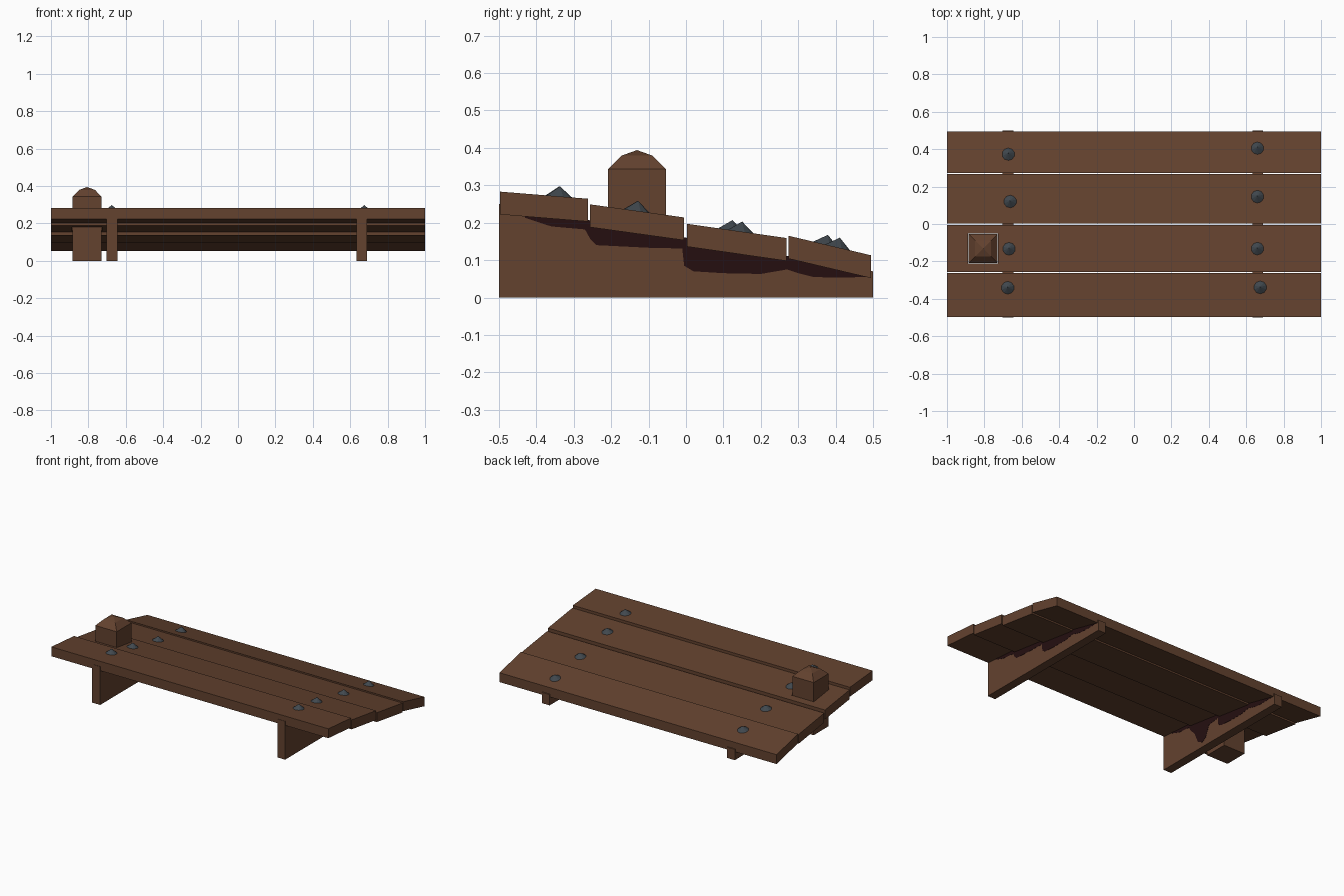
import bpy, bmesh, math
from mathutils import Vector

if "Cube" in bpy.data.objects:
    bpy.data.objects.remove(bpy.data.objects["Cube"])


def material(name, rgb):
    m = bpy.data.materials.new(name)
    m.diffuse_color = (*rgb, 1)
    m.use_nodes = True
    m.node_tree.nodes["Principled BSDF"].inputs["Base Color"].default_value = m.diffuse_color
    return m


WOOD = material("brown wood", (0.125, 0.054, 0.028))
IRON = material("grey iron", (0.053, 0.066, 0.078))
STAIN = material("dark red stain", (0.018, 0.0045, 0.005))


def finish(name, bm, mat):
    bmesh.ops.recalc_face_normals(bm, faces=bm.faces)
    me = bpy.data.meshes.new(name)
    bm.to_mesh(me)
    bm.free()
    me.materials.append(mat)
    ob = bpy.data.objects.new(name, me)
    bpy.context.collection.objects.link(ob)
    return ob


def extrude_x(name, profile, x0, x1, mat):
    """Prism along x from a (y, z) outline."""
    bm = bmesh.new()
    face = bm.faces.new([bm.verts.new((x0, y, z)) for y, z in profile])
    ext = bmesh.ops.extrude_face_region(bm, geom=[face])
    verts = [g for g in ext["geom"] if isinstance(g, bmesh.types.BMVert)]
    bmesh.ops.translate(bm, verts=verts, vec=(x1 - x0, 0, 0))
    return finish(name, bm, mat)


def stacked(name, cx, cy, rings, apex, mat):
    """Square column from (half width, z) rings, with an optional apex."""
    bm = bmesh.new()
    loops = [[bm.verts.new((cx + sx * r, cy + sy * r, z))
              for sx, sy in ((-1, -1), (1, -1), (1, 1), (-1, 1))] for r, z in rings]
    bm.faces.new(loops[0])
    for a, b in zip(loops, loops[1:]):
        for i in range(4):
            j = (i + 1) % 4
            bm.faces.new((a[i], a[j], b[j], b[i]))
    top = loops[-1]
    if apex is None:
        bm.faces.new(top)
    else:
        tip = bm.verts.new((cx, cy, apex))
        for i in range(4):
            bm.faces.new((top[i], top[(i + 1) % 4], tip))
    return finish(name, bm, mat)


# Sloping planks: y0, y1, top z at y0, top z at y1
PLANKS = [(-0.497, -0.262, 0.283, 0.264), (-0.257, -0.005, 0.249, 0.214),
          (0.003, 0.268, 0.197, 0.159), (0.274, 0.494, 0.165, 0.113)]
T = 0.061
planks = [extrude_x(f"plank_{i + 1}",
                    [(y0, z0 - T), (y1, z1 - T), (y1, z1), (y0, z0)], -1, 1, WOOD)
          for i, (y0, y1, z0, z1) in enumerate(PLANKS)]

# Square hole in the second plank for the post
PX, PY = -0.807, -0.131
cutter = stacked("hole_cutter", PX, PY, [(0.081, 0.1), (0.081, 0.35)], None, WOOD)
mod = planks[1].modifiers.new("hole", "BOOLEAN")
mod.object = cutter
mod.operation = "DIFFERENCE"
mod.solver = "EXACT"
bpy.context.view_layer.objects.active = planks[1]
bpy.ops.object.modifier_apply(modifier=mod.name)
bpy.data.objects.remove(cutter)

# Post with a chamfered cap
stacked("post", PX, PY, [(0.077, 0), (0.077, 0.343), (0.042, 0.379)], 0.394, WOOD)

# Support beams with dark stains just under the planks
edge = [(-0.43, 0.213), (-0.36, 0.19), (-0.27, 0.182), (-0.255, 0.155), (-0.24, 0.14),
        (-0.1, 0.133), (-0.01, 0.131), (-0.005, 0.085), (0.02, 0.07), (0.1, 0.065),
        (0.2, 0.063), (0.27, 0.075), (0.3, 0.065), (0.34, 0.055), (0.4, 0.053),
        (0.49, 0.055)]
drip = [(-0.22, 0.12), (-0.19, 0.05), (-0.15, 0.03), (-0.12, 0.05), (-0.09, 0.12)]
for side, x0, x1 in (("left", -0.702, -0.645), ("right", 0.634, 0.69)):
    extrude_x(f"{side}_beam", [(-0.5, 0), (0.5, 0), (0.5, 0.07), (-0.5, 0.25)], x0, x1, WOOD)
    low = edge if side == "right" else [p for p in edge if p[0] != -0.1] + drip
    outline = sorted(low) + [(0.49, 0.071), (-0.43, 0.237)]
    extrude_x(f"{side}_beam_inner_stain", outline, x1 - 0.001, x1 + 0.001, STAIN)
    extrude_x(f"{side}_beam_outer_stain", outline, x0 - 0.001, x0 + 0.001, STAIN)

# Pointed nail heads, tilted with their plank
NAILS = [(-0.675, -0.34, 0), (0.675, -0.338, 0), (-0.668, -0.131, 1), (0.66, -0.13, 1),
         (-0.662, 0.122, 2), (0.66, 0.148, 2), (-0.672, 0.376, 3), (0.66, 0.408, 3)]
for n, (x, y, p) in enumerate(NAILS):
    y0, y1, z0, z1 = PLANKS[p]
    slope = (z1 - z0) / (y1 - y0)
    bm = bmesh.new()
    bmesh.ops.create_cone(bm, cap_ends=True, segments=10, radius1=0.037, radius2=0, depth=0.029)
    ob = finish(f"nail_{n + 1}", bm, IRON)
    ob.location = Vector((x, y, z0 + slope * (y - y0) + 0.0125))
    ob.rotation_euler = (math.atan(slope), 0, 0)
